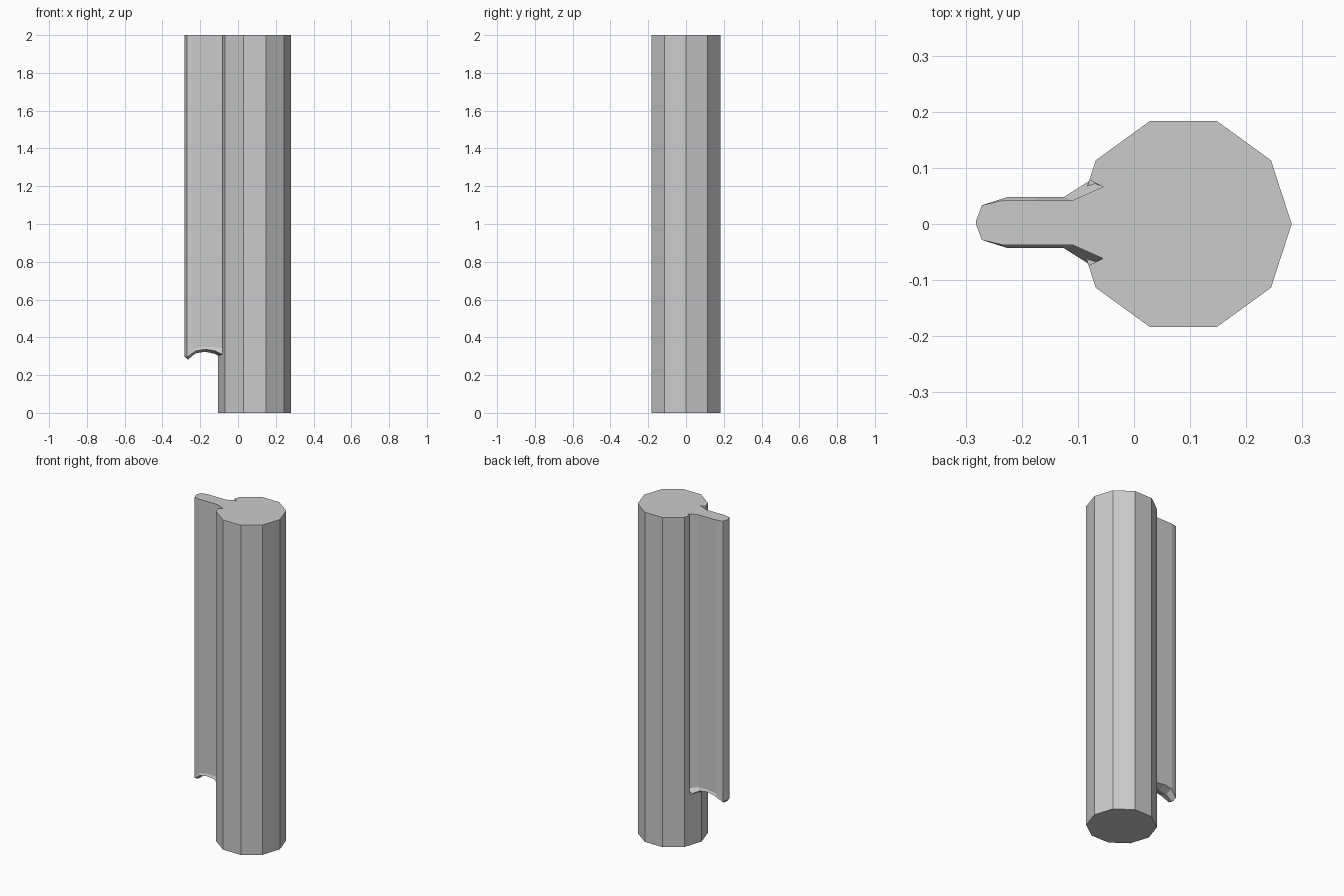
import bpy, bmesh, math

if "Cube" in bpy.data.objects:
    bpy.data.objects.remove(bpy.data.objects["Cube"])

CX, R, H = 0.088, 0.193, 2.0   # column centre, radius, height
FY = 0.0025                    # fin centre line


def make_object(name, bm):
    bmesh.ops.recalc_face_normals(bm, faces=bm.faces)
    me = bpy.data.meshes.new(name)
    bm.to_mesh(me)
    bm.free()
    ob = bpy.data.objects.new(name, me)
    bpy.context.collection.objects.link(ob)
    return ob


def prism(name, outline, z0, z1):
    bm = bmesh.new()
    face = bm.faces.new([bm.verts.new((x, y, z0)) for x, y in outline])
    ext = bmesh.ops.extrude_face_region(bm, geom=[face])
    for v in ext["geom"]:
        if isinstance(v, bmesh.types.BMVert):
            v.co.z = z1
    # keep the bottom cap so the prism is closed
    if not face.is_valid or len([f for f in bm.faces if len(f.verts) == len(outline)]) < 2:
        low = [v for v in bm.verts if abs(v.co.z - z0) < 1e-6]
        bmesh.ops.contextual_create(bm, geom=low)
    return make_object(name, bm)


# Ten-sided column
column = prism("column", [(CX + R * math.cos(i * math.pi / 5), R * math.sin(i * math.pi / 5))
                          for i in range(10)], 0, H)

# Slot along the column where the fin is seated
slot = prism("slot_cutter", [(-0.055, FY - 0.064), (-0.055, FY + 0.064),
                             (-0.13, FY + 0.1), (-0.13, FY - 0.1)], 0.32, H + 0.2)
slot.hide_render = True
slot.hide_viewport = True
cut = column.modifiers.new("slot", "BOOLEAN")
cut.operation = "DIFFERENCE"
cut.solver = "EXACT"
cut.object = slot

# Fin stations: wall (x, half width, z), lip ridge (x, half width, z), underside (x, z)
stations = [
    ((-0.282, 0.002, 0.310), (-0.282, 0.002, 0.303), (-0.282, 0.297)),
    ((-0.271, 0.031, 0.305), (-0.271, 0.031, 0.295), (-0.265, 0.282)),
    ((-0.235, 0.0395, 0.338), (-0.225, 0.0455, 0.328), (-0.225, 0.315)),
    ((-0.175, 0.0395, 0.350), (-0.175, 0.0455, 0.337), (-0.175, 0.324)),
    ((-0.110, 0.0395, 0.347), (-0.125, 0.0455, 0.330), (-0.125, 0.313)),
    ((-0.055, 0.0640, 0.335), (-0.080, 0.0740, 0.308), (-0.080, 0.290)),
]
bm = bmesh.new()
rings = []
for (xw, w, zw), (xr, r, zr), (xb, zb) in stations:
    pts = [(xw, w, H), (xw, w, zw), (xr, r, zr), (xb, 0, zb),
           (xr, -r, zr), (xw, -w, zw), (xw, -w, H)]
    rings.append([bm.verts.new((x, y + FY, z)) for x, y, z in pts])
for a, b in zip(rings, rings[1:]):
    for i in range(7):
        j = (i + 1) % 7
        bm.faces.new((a[i], a[j], b[j], b[i]))
bm.faces.new(rings[0])
make_object("fin", bm)
